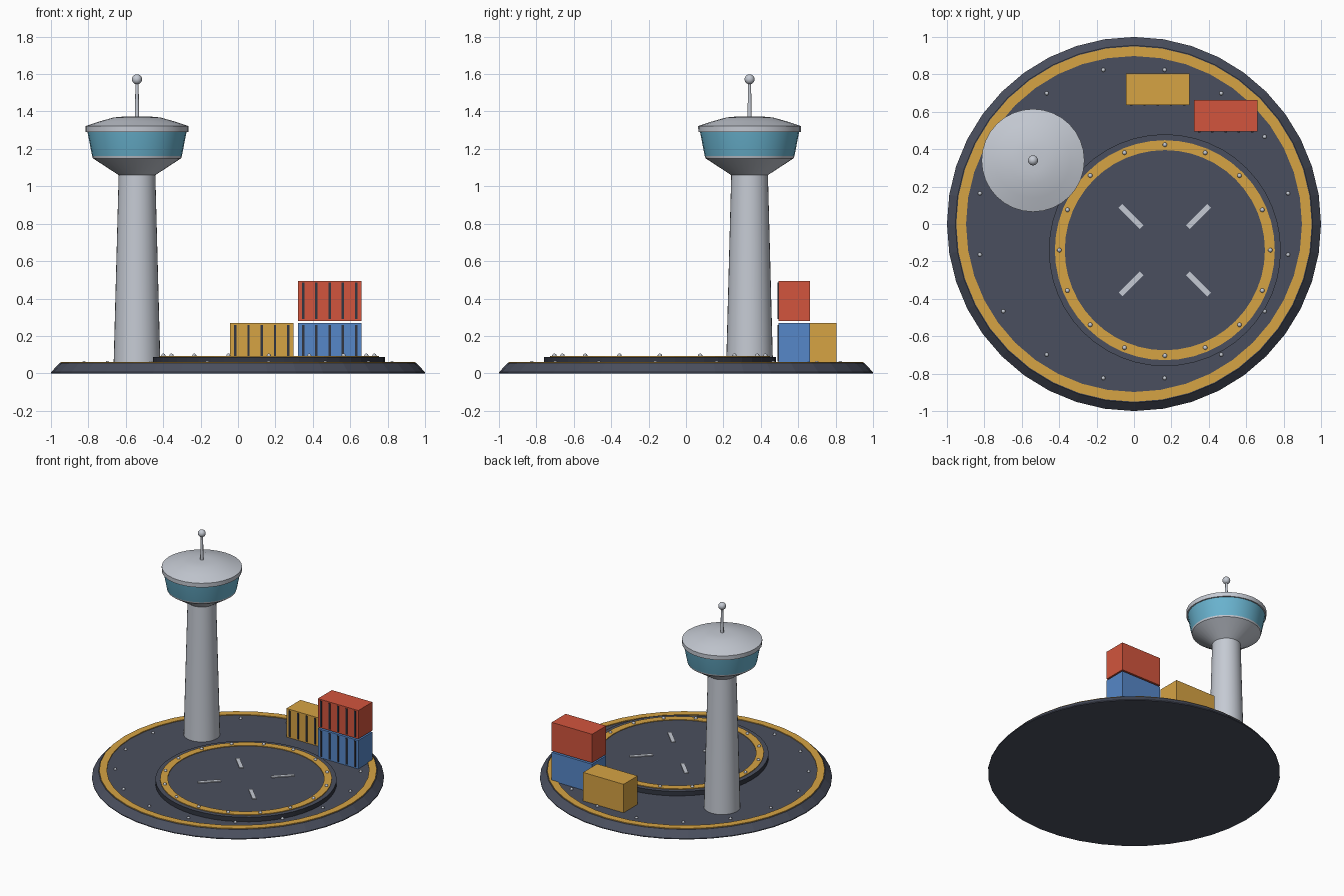
import bpy, bmesh, math
from mathutils import Matrix, Vector

if "Cube" in bpy.data.objects:
    bpy.data.objects.remove(bpy.data.objects["Cube"])


def material(name, r, g, b):
    m = bpy.data.materials.new(name)
    lin = [((c / 255 + 0.055) / 1.055) ** 2.4 for c in (r, g, b)]
    m.diffuse_color = (*lin, 1)
    m.use_nodes = True
    m.node_tree.nodes["Principled BSDF"].inputs["Base Color"].default_value = m.diffuse_color
    return m


DECK = material("deck slate", 74, 79, 94)
TRIM = material("dark trim", 50, 54, 65)
YELLOW = material("marking yellow", 214, 163, 68)
GREY = material("light grey", 197, 202, 211)
GLASS = material("window blue", 106, 180, 208)
RED = material("container red", 210, 85, 61)
BLUE = material("container blue", 86, 135, 200)


def finish(name, bm, mats, smooth=None):
    bmesh.ops.recalc_face_normals(bm, faces=bm.faces)
    me = bpy.data.meshes.new(name)
    bm.to_mesh(me)
    bm.free()
    ob = bpy.data.objects.new(name, me)
    bpy.context.collection.objects.link(ob)
    for m in mats:
        me.materials.append(m)
    if smooth:
        bpy.ops.object.select_all(action='DESELECT')
        ob.select_set(True)
        bpy.context.view_layer.objects.active = ob
        bpy.ops.object.shade_smooth_by_angle(angle=math.radians(smooth))
    return ob


def lathe(name, profile, sides, mats, centre=(0, 0), closed=False, smooth=None, rule=None):
    """Revolve (radius, z) points; open profiles get flat caps."""
    bm = bmesh.new()
    rings = []
    for r, z in profile:
        rings.append([bm.verts.new((centre[0] + r * math.cos(2 * math.pi * i / sides),
                                    centre[1] + r * math.sin(2 * math.pi * i / sides), z))
                      for i in range(sides)])
    n = len(rings)
    for k in range(n if closed else n - 1):
        a, b = rings[k], rings[(k + 1) % n]
        for i in range(sides):
            j = (i + 1) % sides
            f = bm.faces.new((a[i], a[j], b[j], b[i]))
            if rule:
                f.material_index = rule(k)
    if not closed:
        bm.faces.new(rings[0])
        bm.faces.new(rings[-1])
    return finish(name, bm, mats, smooth)


def add_box(bm, centre, size, angle=0):
    m = Matrix.Translation(Vector(centre)) @ Matrix.Rotation(angle, 4, 'Z') @ Matrix.Diagonal((*size, 1))
    bmesh.ops.create_cube(bm, size=1, matrix=m)


def ring(name, inner, outer, z0, z1, sides, centre=(0, 0)):
    return lathe(name, [(inner, z0), (outer, z0), (outer, z1), (inner, z1)],
                 sides, [YELLOW], centre, closed=True)


def lights(name, count, radius, z, size, centre=(0, 0), offset=0.0):
    bm = bmesh.new()
    for i in range(count):
        a = 2 * math.pi * (i + offset) / count
        p = (centre[0] + radius * math.cos(a), centre[1] + radius * math.sin(a), z)
        bmesh.ops.create_uvsphere(bm, u_segments=10, v_segments=6, radius=size,
                                  matrix=Matrix.Translation(p))
    return finish(name, bm, [GREY], 50)


# Round platform with bevelled edge, yellow border and edge lights
lathe("platform", [(1.0, 0), (1.0, 0.006), (0.955, 0.054)], 40, [DECK])
ring("platform_border", 0.898, 0.95, 0.052, 0.06, 40)
lights("platform_lights", 16, 0.84, 0.056, 0.011, offset=0.5)

# Raised landing pad
PAD = (0.165, -0.14)
lathe("landing_pad", [(0.62, 0.052), (0.62, 0.088)], 48, [DECK, TRIM], PAD,
      rule=lambda k: 1)
ring("pad_ring", 0.535, 0.588, 0.086, 0.093, 48, PAD)
lights("pad_lights", 16, 0.564, 0.094, 0.012, PAD)

# Four radial dashes marking the pad centre
bm = bmesh.new()
for i in range(4):
    a = math.pi / 4 + i * math.pi / 2
    add_box(bm, (PAD[0] + 0.255 * math.cos(a), PAD[1] + 0.255 * math.sin(a), 0.09),
            (0.16, 0.028, 0.008), a)
finish("pad_dashes", bm, [GREY])

# Control tower: shaft, cab, roof, antenna
TOWER = (-0.54, 0.34)
lathe("tower_shaft", [(0.125, 0.05), (0.098, 1.065)], 32, [GREY], TOWER, smooth=35)
lathe("tower_cab", [(0.098, 1.06), (0.236, 1.15), (0.24, 1.162), (0.265, 1.292)], 32,
      [GREY, GLASS], TOWER, smooth=25, rule=lambda k: 1 if k == 2 else 0)
lathe("tower_roof", [(0.274, 1.29), (0.275, 1.322), (0.20, 1.347), (0.125, 1.368), (0.06, 1.374)],
      32, [GREY], TOWER, smooth=30)
lathe("antenna_mast", [(0.012, 1.365), (0.008, 1.56)], 10, [GREY], TOWER, smooth=40)
bm = bmesh.new()
bmesh.ops.create_uvsphere(bm, u_segments=16, v_segments=10, radius=0.027,
                          matrix=Matrix.Translation((*TOWER, 1.572)))
finish("antenna_ball", bm, [GREY], 40)


# Cargo containers with dark ribs on the front face
def container(name, x, y, z, mat):
    w, d, h = 0.338, 0.168, 0.215
    bm = bmesh.new()
    add_box(bm, (x, y, z + h / 2), (w, d, h))
    finish(name, bm, [mat])
    bm = bmesh.new()
    for i in range(-2, 3):
        add_box(bm, (x + i * 0.071, y - d / 2, z + h / 2), (0.013, 0.008, h * 0.91))
    finish(name + "_ribs", bm, [TRIM])


container("yellow_container", 0.127, 0.721, 0.054, YELLOW)
container("blue_container", 0.49, 0.578, 0.054, BLUE)
container("red_container", 0.49, 0.578, 0.28, RED)
